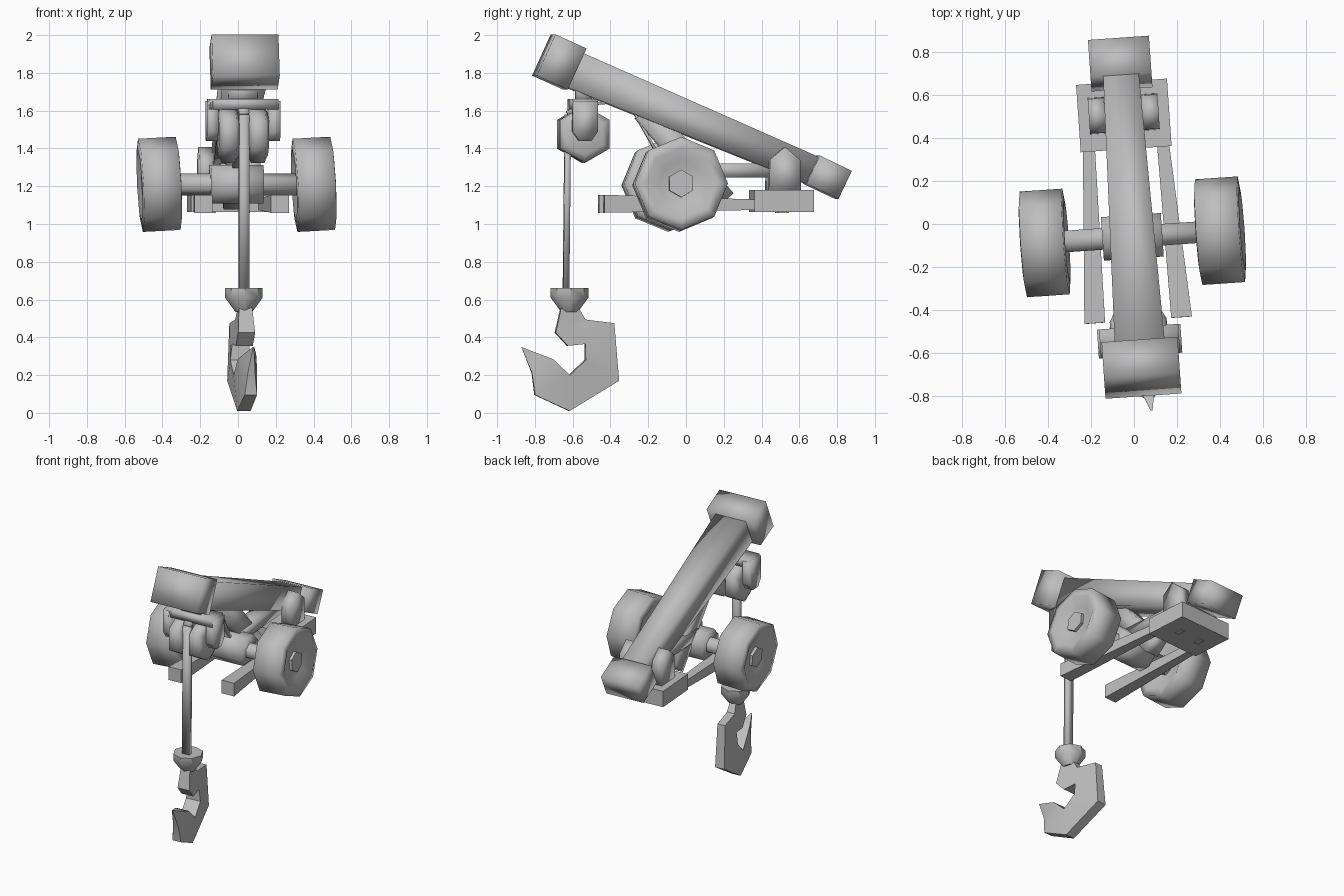
import bpy
import bmesh
import math
from mathutils import Matrix, Vector

cube = bpy.data.objects.get("Cube")
if cube:
    bpy.data.objects.remove(cube, do_unlink=True)

grey = bpy.data.materials.new("plain grey")
grey.use_nodes = True
GREY = (0.52, 0.52, 0.52, 1)
grey.diffuse_color = GREY
grey.node_tree.nodes["Principled BSDF"].inputs["Base Color"].default_value = GREY

# The whole crane is turned slightly about the vertical
TURN = Matrix.Translation((-0.012, 0, 0)) @ Matrix.Rotation(math.radians(4), 4, "Z")


def loft(name, rings, place=None, crisp=False):
    """Skin a closed solid over rings of equal point count."""
    bm = bmesh.new()
    loops = [[bm.verts.new(p) for p in ring] for ring in rings]
    n = len(loops[0])
    for a, b in zip(loops, loops[1:]):
        for i in range(n):
            j = (i + 1) % n
            bm.faces.new((a[i], a[j], b[j], b[i]))
    bm.faces.new(loops[0])
    bm.faces.new(loops[-1])
    bmesh.ops.recalc_face_normals(bm, faces=bm.faces)
    bm.transform(TURN @ (place or Matrix()))
    mesh = bpy.data.meshes.new(name)
    bm.to_mesh(mesh)
    bm.free()
    mesh.materials.append(grey)
    obj = bpy.data.objects.new(name, mesh)
    bpy.context.collection.objects.link(obj)
    bpy.ops.object.select_all(action="DESELECT")
    obj.select_set(True)
    bpy.context.view_layer.objects.active = obj
    if crisp:
        bpy.ops.object.shade_smooth_by_angle(angle=math.radians(40))
    else:
        bpy.ops.object.shade_smooth()
    return obj


def beam(name, a, b, size_a, size_b=None, xa=0, xb=None, crisp=False):
    """Rectangular bar between two (y, z) points; size is (width, height)."""
    xb = xa if xb is None else xb
    d = (Vector(b) - Vector(a)).normalized()
    rings = []
    for (y, z), (w, h), x in ((a, size_a, xa), (b, size_b or size_a, xb)):
        rings.append([(x + sx * w / 2, y - d.y * sz * h / 2, z + d.x * sz * h / 2)
                      for sx, sz in ((-1, -1), (1, -1), (1, 1), (-1, 1))])
    return loft(name, rings, crisp=crisp)


def lathe(name, profile, sides, place, start=0, crisp=False):
    """Turned part about the x axis from (x, radius) pairs."""
    angles = [math.radians(start) + math.tau * i / sides for i in range(sides)]
    rings = [[(x, r * math.cos(t), r * math.sin(t)) for t in angles] for x, r in profile]
    return loft(name, rings, place, crisp)


def at(x, y, z):
    return Matrix.Translation((x, y, z))


# Boom with its two end blocks
beam("boom", (-0.62, 1.825), (0.70, 1.27), (0.235, 0.2), (0.165, 0.155))
beam("boom_front_block", (-0.755, 1.895), (-0.59, 1.82), (0.355, 0.24))
beam("boom_rear_block", (0.665, 1.288), (0.835, 1.207), (0.285, 0.165))

# Rear base, support posts and the bars under the boom
beam("rear_base", (0.35, 1.122), (0.665, 1.122), (0.425, 0.115), crisp=True)
beam("strut", (-0.22, 1.60), (0.2, 1.12), (0.11, 0.13))
beam("centre_bar", (-0.04, 1.283), (0.5, 1.283), (0.12, 0.075))
for side, label in ((-1, "right"), (1, "left")):
    outline = ((0.43, 1.16), (0.60, 1.16), (0.595, 1.34), (0.515, 1.408), (0.435, 1.34))
    loft(label + "_post", [[(side * 0.125 + dx, y, z) for y, z in outline]
                           for dx in (-0.038, 0.038)])
    beam(label + "_rail", (-0.45, 1.107), (0.37, 1.102), (0.097, 0.095), (0.056, 0.055),
         side * 0.203, side * 0.173, crisp=True)
    beam(label + "_base_socket", (0.48, 1.063), (0.54, 1.063), (0.04, 0.008),
         xa=side * 0.09, crisp=True)

# Axle, winch drum and wheels
AXLE = (-0.06, 1.21)
lathe("axle", [(-0.42, 0.058), (0.42, 0.058)], 6, at(0, *AXLE), 30)
lathe("winch_drum", [(-0.14, 0.11), (0.14, 0.11)], 8, at(0, *AXLE), 22.5)
tyre = [(-0.07, 0.12), (-0.105, 0.19), (-0.1, 0.247), (0.1, 0.247), (0.105, 0.19), (0.07, 0.12)]
for side, label in ((-1, "right"), (1, "left")):
    place = at(side * 0.41, *AXLE) @ Matrix.Rotation(math.radians(3), 4, "Y").inverted()
    lathe(label + "_wheel", tyre, 8, place)
    lathe(label + "_hub", [(-0.09, 0.073), (0.09, 0.073)], 6, place, 30, crisp=True)

# Pulley block hanging from the boom
beam("pulley_stem", (-0.545, 1.64), (-0.545, 1.76), (0.15, 0.08))
beam("pulley_bridge", (-0.615, 1.635), (-0.48, 1.635), (0.37, 0.055))
for side, label in ((-1, "right"), (1, "left")):
    cheek = ((-0.615, 1.65), (-0.48, 1.65), (-0.48, 1.49), (-0.515, 1.44), (-0.58, 1.44), (-0.615, 1.49))
    loft(label + "_pulley_cheek", [[(side * x, y, z) for y, z in cheek] for x in (0.135, 0.195)])
    lathe(label + "_pulley", [(-0.055, 0.11), (-0.035, 0.152), (0.035, 0.152), (0.055, 0.11)],
          6, at(side * 0.078, -0.545, 1.475), 30)
lathe("pulley_pin", [(-0.18, 0.04), (0.18, 0.04)], 6, at(0, -0.545, 1.475))

# Rope from the hook, over the pulleys, back to the winch
path = [(-0.637, 0.64), (-0.627, 1.58), (-0.57, 1.63), (-0.38, 1.645), (-0.28, 1.6), (-0.1, 1.28)]
for i, (a, b) in enumerate(zip(path, path[1:])):
    size = (0.055, 0.032) if i < 2 else (0.05, 0.014)
    beam("rope_%d" % (i + 1), a, b, size)

# Hook collar
collar = [(0.66, 0.1), (0.61, 0.1), (0.535, 0.045)]
loft("hook_collar", [[(r * math.cos(math.tau * i / 8), -0.618 + r * math.sin(math.tau * i / 8), z)
                      for i in range(8)] for z, r in collar], crisp=True)

# Hook: outer and inner (y, z) edge of each section and its half thickness
sections = [
    ((-0.665, 0.555), (-0.57, 0.555), 0.035),
    ((-0.695, 0.425), (-0.535, 0.495), 0.045),
    ((-0.63, 0.355), (-0.52, 0.492), 0.045),
    ((-0.535, 0.365), (-0.38, 0.475), 0.045),
    ((-0.535, 0.28), (-0.355, 0.17), 0.055),
    ((-0.62, 0.2), (-0.62, 0.01), 0.055),
    ((-0.71, 0.285), (-0.805, 0.095), 0.05),
    ((-0.79, 0.315), (-0.82, 0.21), 0.03),
    ((-0.875, 0.348), (-0.873, 0.342), 0.004),
]


def hook_ring(p, q, half):
    ring = []
    for (y, z), s in ((p, -1), (p, 1), (q, 1), (q, -1)):
        width = half if (y, z) == p else half * 0.65
        ring.append((-0.13 * (y + 0.62) + s * width, y, z))
    return ring


loft("hook", [hook_ring(*s) for s in sections], crisp=True)
